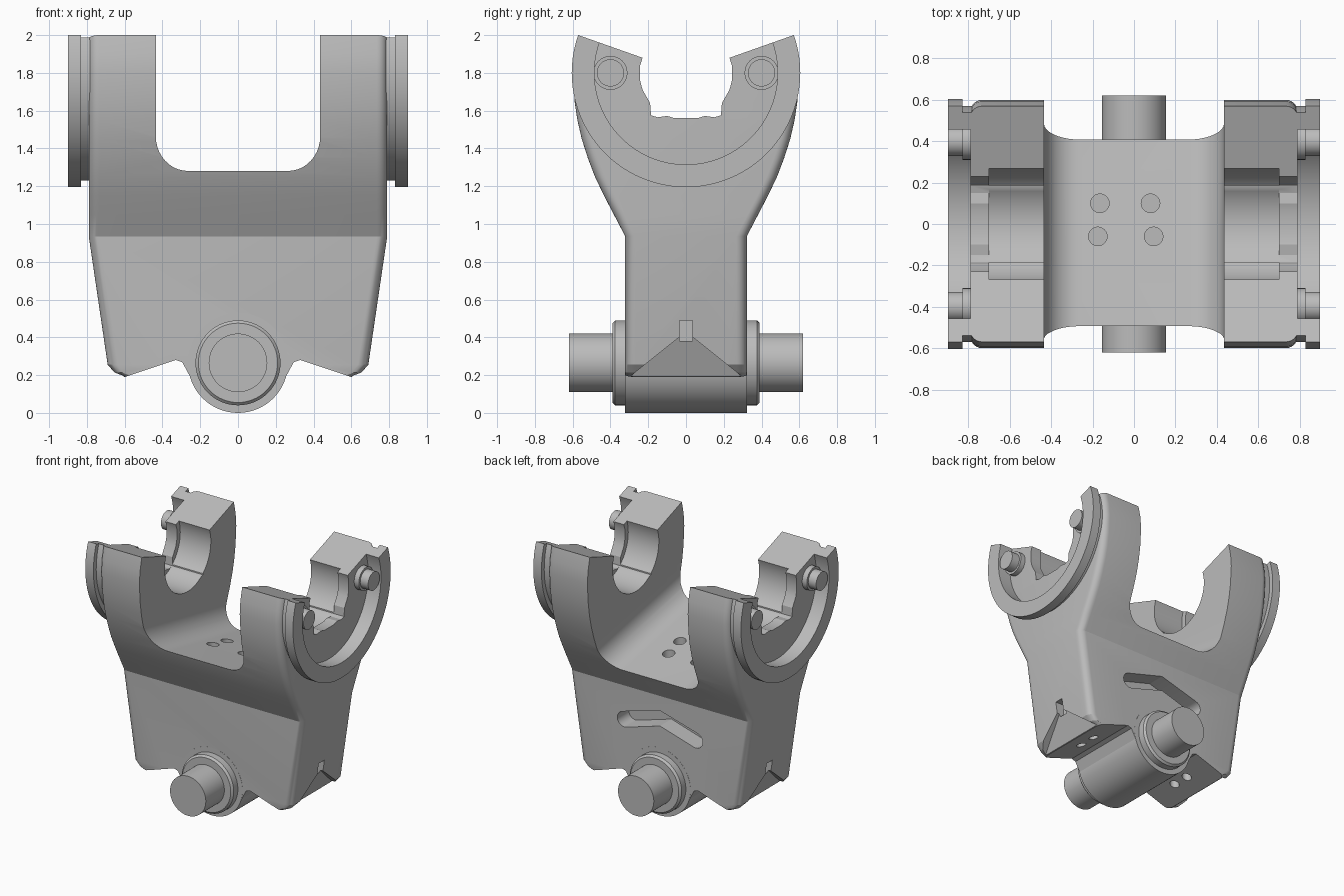
import bpy, bmesh
from math import sin, cos, radians, tau

default = bpy.data.objects.get("Cube")
if default:
    bpy.data.objects.remove(default, do_unlink=True)

GREY = (0.5, 0.5, 0.5, 1)
metal = bpy.data.materials.new("plain grey metal")
metal.use_nodes = True
metal.diffuse_color = GREY
metal.node_tree.nodes["Principled BSDF"].inputs["Base Color"].default_value = GREY


def loft(name, rings, closed=False):
    """Skin a list of equal point rings; cap the ends unless closed."""
    bm = bmesh.new()
    loops = [[bm.verts.new(p) for p in ring] for ring in rings]
    n = len(loops[0])
    for a, b in list(zip(loops, loops[1:])) + ([(loops[-1], loops[0])] if closed else []):
        for i in range(n):
            j = (i + 1) % n
            bm.faces.new((a[i], a[j], b[j], b[i]))
    if not closed:
        bm.faces.new(loops[0])
        bm.faces.new(loops[-1])
    bmesh.ops.recalc_face_normals(bm, faces=bm.faces)
    mesh = bpy.data.meshes.new(name)
    bm.to_mesh(mesh)
    bm.free()
    mesh.materials.append(metal)
    ob = bpy.data.objects.new(name, mesh)
    bpy.context.collection.objects.link(ob)
    return ob


def place(axis, d, p):
    """Put a 2D point on the plane at distance d along an axis."""
    return {"x": (d, p[0], p[1]), "y": (p[0], d, p[1]), "z": (p[0], p[1], d)}[axis]


def prism(name, pts, axis, lo, hi):
    return loft(name, [[place(axis, d, p) for p in pts] for d in (lo, hi)])


def arc(cx, cy, r, a0, a1, n):
    return [(cx + r * cos(radians(a0 + (a1 - a0) * i / n)),
             cy + r * sin(radians(a0 + (a1 - a0) * i / n))) for i in range(n + 1)]


def turned(name, profile, axis, centre, closed=False, n=64):
    """Turn (distance, radius) pairs about an axis."""
    return loft(name, [[place(axis, d, p) for p in arc(*centre, r, 0, 360, n)[:-1]]
                       for d, r in profile], closed)


def cut(ob, cutters, keep=False):
    bpy.context.view_layer.objects.active = ob
    for c in cutters:
        m = ob.modifiers.new("cut", "BOOLEAN")
        m.operation, m.solver, m.object = "DIFFERENCE", "EXACT", c
        bpy.ops.object.modifier_apply(modifier=m.name)
        if not keep:
            bpy.data.objects.remove(c, do_unlink=True)


def rounded_rect(hx, hy, r, n=6):
    pts = []
    for k, (sx, sy) in enumerate([(1, 1), (-1, 1), (-1, -1), (1, -1)]):
        pts += arc(sx * (hx - r), sy * (hy - r), r, 90 * k, 90 * k + 90, n)
    return pts


AXLE = (0, 0.265)     # lower pin centre
BORE = (0, 1.8)       # upper bearing centre

# Yoke body: rounded rectangles stacked upwards (height, half width, half depth)
levels = [(0.19, 0.60, 0.32), (0.215, 0.655, 0.322), (0.255, 0.69, 0.322), (0.935, 0.79, 0.322),
          (1.05, 0.79, 0.382), (1.15, 0.79, 0.434), (1.25, 0.79, 0.482), (1.35, 0.79, 0.52),
          (1.45, 0.79, 0.552), (1.55, 0.79, 0.575), (1.65, 0.79, 0.59), (1.8, 0.79, 0.6),
          (1.9, 0.79, 0.592), (2.02, 0.79, 0.565)]
body = loft("yoke_body", [[(x, y, z) for x, y in rounded_rect(hx, hy, 0.055)]
                          for z, hx, hy in levels])

# Saddle between the arms, falling towards the back
saddle_pts = ([(-0.435, 2.5)] + arc(-0.265, 1.352, 0.17, 180, 270, 10)
              + arc(0.265, 1.352, 0.17, 270, 360, 10) + [(0.435, 2.5)])
saddle = prism("saddle_cutter", saddle_pts, "y", -0.8, 0.8)
for v in saddle.data.vertices:
    v.co.z -= 0.2 * v.co.y

# Underside wedges on both sides of the lower boss
under = []
for s in (-1, 1):
    under.append(prism("underside_cutter", [(s * 0.62, 0.1), (s * 0.6, 0.19), (s * 0.33, 0.28),
                 (s * 0.295, 0.268), (s * 0.25, 0.185), (s * 0.25, 0.1)], "y", -0.8, 0.8))

# Bearing bore and the narrower window in the outer walls
bore = turned("bore_cutter", [(-0.7, 0.285), (0.7, 0.285)], "x", BORE)
half = [(0.23, 2.0), (0.23, 1.88), (0.243, 1.84), (0.243, 1.76), (0.23, 1.71),
        (0.19, 1.64), (0.185, 1.575), (0.15, 1.565), (0.1, 1.572), (0.06, 1.56)]
window_pts = half + [(-y, z) for y, z in reversed(half)]
window = prism("window_cutter", window_pts, "x", -1.1, 1.1)

# Sloped cut across the tops of the arms
top_cut = prism("top_cutter", [(-0.91, 2.12), (-0.23, 1.88), (0.23, 1.88), (0.91, 2.12),
                               (0.91, 2.7), (-0.91, 2.7)], "x", -1.2, 1.2)

# Chevron slot in the back face
slot_pts = (arc(0.31, 0.67, 0.06, 74, -106, 10) + [(0, 0.7)]
            + arc(-0.31, 0.67, 0.06, -74, -254, 10) + [(0, 0.82)])
slot = prism("slot_cutter", slot_pts, "y", 0.18, 0.5)

# Drilled holes in the saddle and the underside
holes = [turned("hole_cutter", [(0.95, 0.045), (1.5, 0.045)], "z", c, n=24)
         for c in ((-0.165, 0.1), (0.08, 0.1), (-0.175, -0.06), (0.095, -0.06))]
holes += [turned("hole_cutter", [(0.1, 0.035), (0.36, 0.035)], "z", (x, y), n=24)
          for x in (-0.45, 0.45) for y in (-0.07, 0.07)]

# Triangular pockets with a small notch on each end face
pockets = []
for s in (-1, 1):
    tri = prism("pocket_cutter", [(-0.35, 0.15), (0.35, 0.15), (0, 0.43)], "x", 0.605, 0.9)
    for v in tri.data.vertices:
        v.co.x = s * (v.co.x + 0.4 * (v.co.z - 0.19))
    if s < 0:
        tri.data.flip_normals()
    notch_pts = [(-0.035, 0.38), (0.035, 0.38), (0.035, 0.49), (-0.035, 0.49)]
    pockets += [tri, prism("notch_cutter", notch_pts, "x", *sorted((s * 0.65, s * 0.9)))]

cut(body, [saddle, bore, slot] + under + holes + pockets)
cut(body, [window, top_cut], keep=True)
parts = [body]

# Grooved C flange on each arm, with two studs
for s, side in ((-1, "left"), (1, "right")):
    ring = [(0.77, 0.485), (0.77, 0.57), (0.83, 0.57), (0.83, 0.605), (0.9, 0.605), (0.9, 0.485)]
    flange = turned("flange_" + side, [(s * x, r) for x, r in ring], "x", BORE, True, 96)
    cut(flange, [top_cut], keep=True)
    parts.append(flange)
    for y, end in ((-0.4, "front"), (0.4, "back")):
        stud = [(0.76, 0.09), (0.83, 0.09), (0.83, 0.072), (0.898, 0.072)]
        parts.append(turned(f"stud_{side}_{end}", [(s * x, r) for x, r in stud],
                            "x", (y, 1.8), n=32))
for helper in (window, top_cut):
    bpy.data.objects.remove(helper, do_unlink=True)

# Lower boss, stepped collars and through pin
parts.append(turned("lower_boss", [(-0.323, 0.265), (0.323, 0.265)], "y", AXLE))
collar = [(0.39, 0.21), (0.375, 0.225), (0.3, 0.225)]
parts.append(turned("collar", [(-y, r) for y, r in collar] + collar[::-1], "y", AXLE))
parts.append(turned("pin", [(-0.62, 0.155), (0.62, 0.155)], "y", AXLE))

# Smooth the curved faces, keeping edges crisp
bpy.ops.object.select_all(action="DESELECT")
for ob in parts:
    ob.select_set(True)
bpy.context.view_layer.objects.active = body
bpy.ops.object.shade_smooth_by_angle(angle=radians(22))
